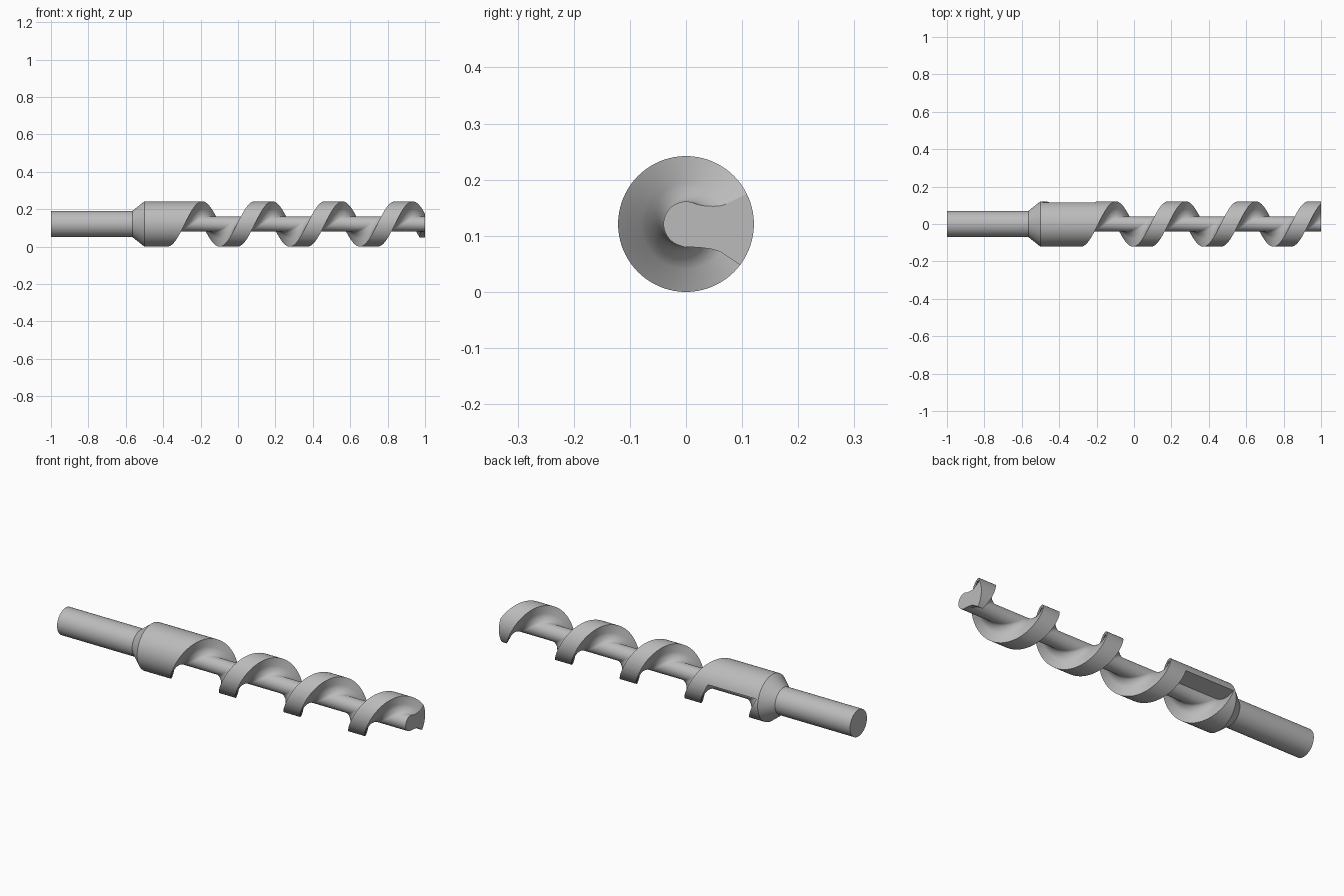
import bpy, bmesh, math

cube = bpy.data.objects.get("Cube")
if cube:
    bpy.data.objects.remove(cube, do_unlink=True)

RADIUS, CORE, SHANK = 0.121, 0.04, 0.07
PITCH = 0.375
HALF_GROOVE = 0.14      # half the axial width of the flute
FILLET = 0.04
START_ANGLE, START_X = 254, -0.349

steel = bpy.data.materials.new("grey steel")
steel.use_nodes = True
colour = (0.5, 0.5, 0.5, 1)
steel.diffuse_color = colour
steel.node_tree.nodes["Principled BSDF"].inputs["Base Color"].default_value = colour


def place(x, r, degrees):
    """Point at an angle about the long axis, counted from the bottom via the front."""
    a = math.radians(degrees)
    return (x, -r * math.sin(a), RADIUS - r * math.cos(a))


def loft(name, rings):
    """Closed solid through equal rings of points, with capped ends."""
    bm = bmesh.new()
    rows = [[bm.verts.new(p) for p in ring] for ring in rings]
    n = len(rows[0])
    for a, b in zip(rows, rows[1:]):
        for i in range(n):
            j = (i + 1) % n
            bm.faces.new((a[i], a[j], b[j], b[i]))
    bm.faces.new(rows[0][::-1])
    bm.faces.new(rows[-1])
    bmesh.ops.recalc_face_normals(bm, faces=bm.faces)
    mesh = bpy.data.meshes.new(name)
    bm.to_mesh(mesh)
    bm.free()
    obj = bpy.data.objects.new(name, mesh)
    mesh.materials.append(steel)
    bpy.context.collection.objects.link(obj)
    return obj


# Turned blank: shank, cone shoulder and full-width body
profile = [(-1, SHANK), (-0.565, SHANK), (-0.5, RADIUS), (1, RADIUS)]
bit = loft("auger_bit", [[place(x, r, i * 3.75) for i in range(96)]
                         for x, r in profile])

# Flute section: straight flanks with rounded roots, swept along the helix
half = [(HALF_GROOVE + 0.003, RADIUS + 0.04), (HALF_GROOVE, RADIUS)]
for k in range(9):
    a = math.radians(90 * k / 8)
    half.append((HALF_GROOVE - FILLET * (1 - math.cos(a)),
                 CORE + FILLET * (1 - math.sin(a))))
section = half + [(-u, r) for u, r in reversed(half)]
rings = []
for step in range(4 * 72 + 1):
    turn = step * 5
    x = START_X + PITCH * turn / 360
    rings.append([place(x + u, r, START_ANGLE + turn) for u, r in section])
flute = loft("flute_cutter", rings)

# Relief that ends the last flight at the cutting lip
lip = [(0.15, -0.114), (0.095, -0.072), (0.06, -0.049), (0.045, -0.0445),
       (0.025, -0.042), (0, -0.0405), (0, -0.2), (0.15, -0.2)]
relief = loft("lip_cutter", [[(x, y, RADIUS + z) for y, z in lip]
                             for x in (0.88, 1.1)])

# Cut the flute and lip, then bake the result
for cutter in (flute, relief):
    cutter.hide_render = True
    mod = bit.modifiers.new(cutter.name, 'BOOLEAN')
    mod.operation = 'DIFFERENCE'
    mod.solver = 'EXACT'
    mod.object = cutter
bpy.ops.object.select_all(action='DESELECT')
bit.select_set(True)
bpy.context.view_layer.objects.active = bit
for mod in list(bit.modifiers):
    bpy.ops.object.modifier_apply(modifier=mod.name)
for cutter in (flute, relief):
    bpy.data.objects.remove(cutter, do_unlink=True)
bpy.ops.object.shade_smooth_by_angle(angle=math.radians(30))
